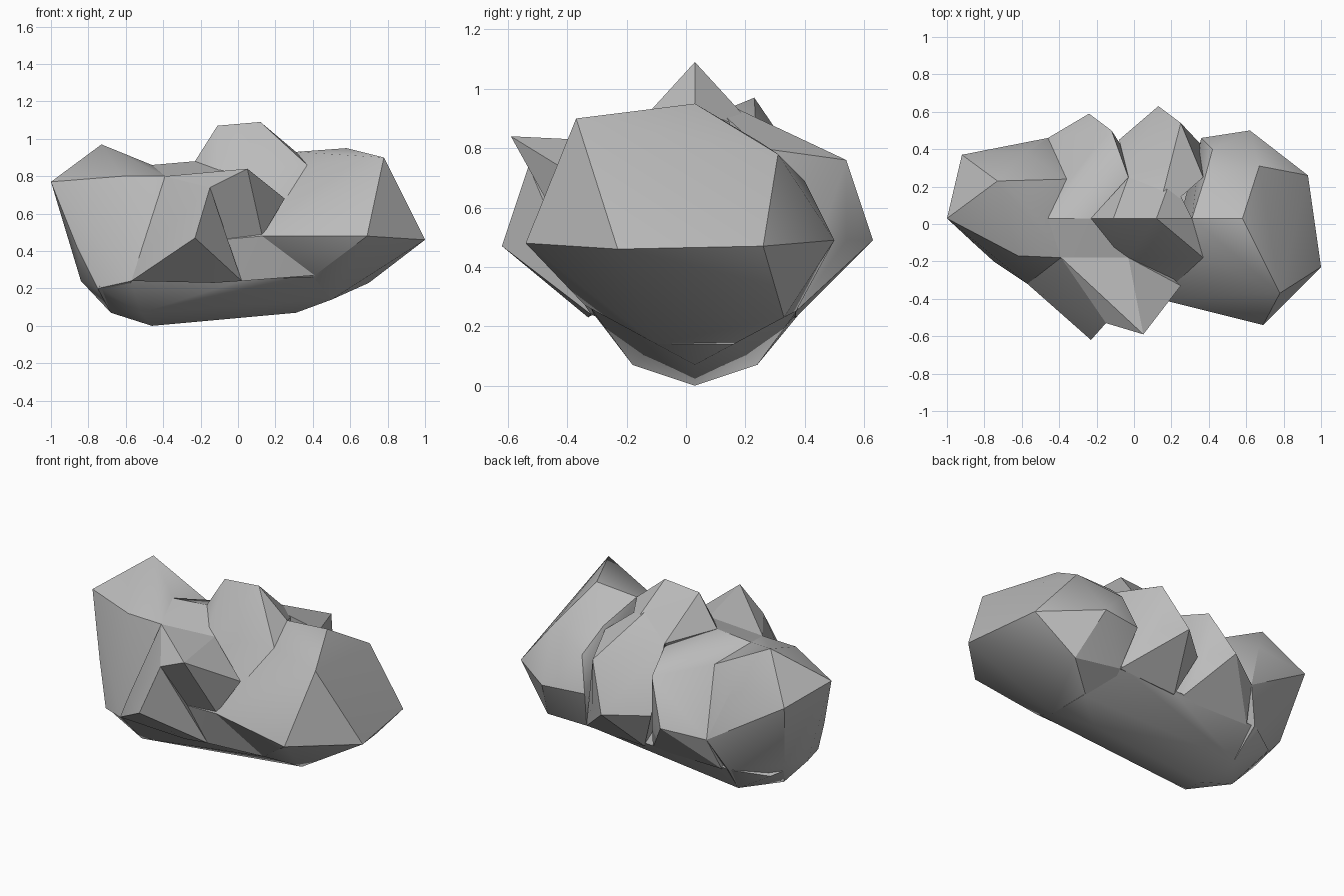
import bpy, bmesh, math

stone = bpy.data.materials.new("stone grey")
stone.diffuse_color = (0.5, 0.5, 0.5, 1)


def lump(name, points):
    """Faceted rock lump: the convex hull of a few corner points."""
    bm = bmesh.new()
    for p in points:
        bm.verts.new(p)
    hull = bmesh.ops.convex_hull(bm, input=bm.verts[:])
    loose = {e for e in hull["geom_interior"] + hull["geom_unused"]
             if isinstance(e, bmesh.types.BMVert)}
    bmesh.ops.delete(bm, geom=list(loose), context='VERTS')
    bmesh.ops.dissolve_limit(bm, angle_limit=0.03, verts=bm.verts[:], edges=bm.edges[:])
    bmesh.ops.recalc_face_normals(bm, faces=bm.faces[:])
    me = bpy.data.meshes.new(name)
    bm.to_mesh(me)
    bm.free()
    me.materials.append(stone)
    ob = bpy.data.objects.new(name, me)
    bpy.context.collection.objects.link(ob)
    ob.select_set(True)
    bpy.context.view_layer.objects.active = ob
    return ob


# keel: (x, half width, z), mirrored about the rock's long axis
AXIS = 0.03
half = [(-.46, 0, 0), (.31, 0, .07), (-.68, 0, .07), (-.84, 0, .24),
        (-.52, .21, .07), (.5, .13, .14), (-.75, .23, .21),
        (-.57, .34, .24), (.02, .34, .24), (.41, .35, .26)]
lump("keel", [(x, AXIS + s * w, z) for x, w, z in half for s in (-1, 1)])

# big block on the right
lump("right_block", [
    (.31, .03, .93), (.58, .03, .95), (.37, -.18, .86), (.78, -.37, .90),
    (.69, -.54, .48), (1, -.23, .46), (.93, .26, .47), (.67, .31, .78),
    (.62, .50, .49), (.38, .25, .82), (.42, .40, .69), (.36, .46, .49),
    (.70, .33, .23), (.5, -.1, .14), (.41, -.34, .27), (.41, .37, .25),
    (.13, -.40, .48), (.31, .03, .07)])

# central crest with its rear lobe
lump("middle_crest", [
    (-.23, .03, .88), (-.11, .03, 1.07), (.12, .03, 1.09), (.31, .03, .93),
    (.37, -.18, .86), (-.03, -.18, .82), (.13, -.40, .48), (.02, -.32, .24),
    (-.10, -.37, .46), (.41, -.34, .27), (.20, .25, .85), (-.03, .25, .82)])
lump("middle_rear_lobe", [
    (.12, .03, 1.0), (-.03, .25, .82), (.20, .25, .85), (.37, .25, .80),
    (.25, .54, .76), (.25, .54, .49), (.13, .63, .49), (.01, .41, .65),
    (-.08, .45, .47), (.02, .37, .23), (.41, .37, .25), (.12, .03, .3)])

# left rear lobe
lump("left_rear_lobe", [
    (-.46, .03, .86), (-.23, .03, .88), (-.36, .24, .78), (-.03, .25, .80),
    (-.12, .50, .74), (-.12, .50, .48), (-.24, .59, .49), (-.46, .46, .43),
    (-.03, .36, .23), (-.50, .37, .23), (-.03, -.18, .82), (-.39, -.18, .80)])

# rounded left end
lump("left_end", [
    (-1, .03, .77), (-.73, .23, .97), (-.46, .03, .86), (-.92, .37, .71),
    (-.58, .38, .75), (-.36, .24, .78), (-.39, -.18, .80), (-.62, -.17, .80),
    (-.86, -.10, .42), (-.84, .03, .24), (-.68, .03, .07), (-.75, -.20, .20),
    (-.46, .46, .43), (-.84, .25, .30), (-.55, .38, .24), (-.52, .24, .07),
    (-.57, -.32, .24)])

# overhanging knob on the front, and the buttress below it
lump("front_knob", [
    (-.39, -.18, .80), (-.03, -.18, .82), (-.15, -.53, .74), (.05, -.59, .84),
    (.25, -.33, .68), (.13, -.39, .48), (-.10, -.37, .46), (-.1, 0, .5)])
lump("front_buttress", [
    (-.39, -.18, .80), (-.15, -.53, .74), (-.23, -.62, .47), (-.46, -.39, .43),
    (-.57, -.32, .24), (-.13, -.33, .23), (-.10, -.37, .46), (.02, -.32, .24),
    (-.3, 0, .4)])

# soft shading across the shallow facets only
bpy.ops.object.shade_smooth_by_angle(angle=math.radians(30))
